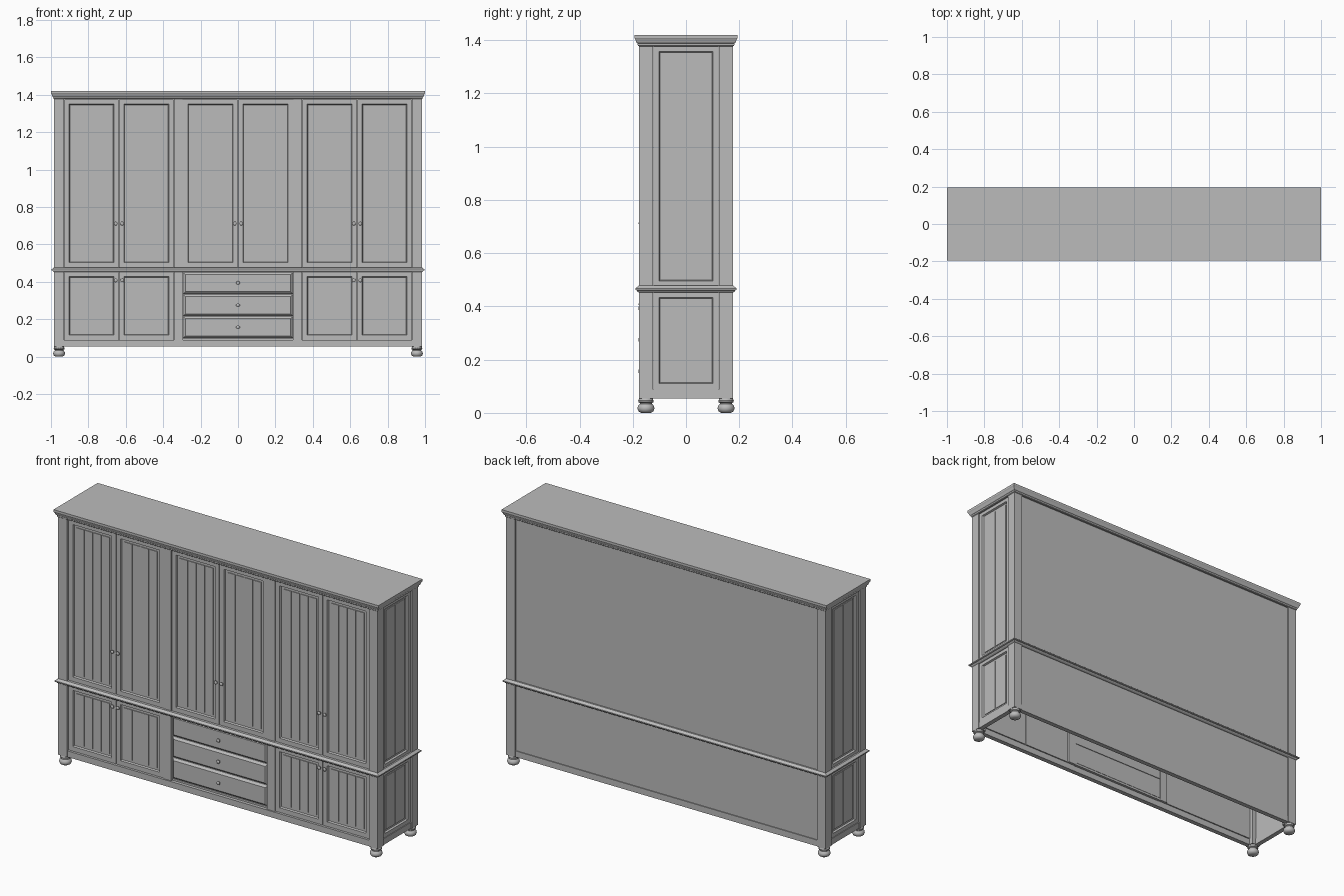
import bpy, bmesh, math
from mathutils import Matrix, Vector

cube = bpy.data.objects.get("Cube")
if cube:
    bpy.data.objects.remove(cube, do_unlink=True)

# Single painted finish
GREY = (0.5, 0.5, 0.5, 1)
paint = bpy.data.materials.new("grey_paint")
paint.use_nodes = True
paint.diffuse_color = GREY
paint.node_tree.nodes["Principled BSDF"].inputs["Base Color"].default_value = GREY

# Carcass half width, half depth, post size
W, D, P = 0.983, 0.177, 0.053
WAIST, ROOF = 0.465, 1.385


def finish(name, bm, smooth=False, place=None):
    bmesh.ops.recalc_face_normals(bm, faces=bm.faces)
    mesh = bpy.data.meshes.new(name)
    bm.to_mesh(mesh)
    bm.free()
    mesh.materials.append(paint)
    ob = bpy.data.objects.new(name, mesh)
    bpy.context.collection.objects.link(ob)
    if place:
        ob.matrix_world = place
    if smooth:
        bpy.ops.object.select_all(action="DESELECT")
        ob.select_set(True)
        bpy.context.view_layer.objects.active = ob
        bpy.ops.object.shade_smooth_by_angle(angle=math.radians(40))
    return ob


def add_box(bm, x0, x1, y0, y1, z0, z1):
    size = Vector((x1 - x0, y1 - y0, z1 - z0))
    mid = Vector((x0 + x1, y0 + y1, z0 + z1)) / 2
    mat = Matrix.Translation(mid) @ Matrix.Diagonal((*size, 1))
    verts = bmesh.ops.create_cube(bm, size=1, matrix=mat)["verts"]
    return {f for v in verts for f in v.link_faces}


def box(name, *bounds):
    bm = bmesh.new()
    add_box(bm, *bounds)
    return finish(name, bm)


def front_of(faces):
    return min(faces, key=lambda f: f.calc_center_median().y)


def panel(name, width, z0, z1, planks, frame, place):
    """Framed panel facing -y with a recessed field of vertical planks."""
    bm = bmesh.new()
    h, gap, depth, slope = width / 2 - 0.0015, 0.004, 0.01, 0.005
    face = front_of(add_box(bm, -h, h, 0, 0.02, z0, z1))
    bmesh.ops.inset_region(bm, faces=[face], thickness=frame)
    bmesh.ops.inset_region(bm, faces=[face], thickness=slope, depth=-depth)
    inner = h - frame - slope
    step = 2 * inner / planks
    for i in range(planks):
        x = -inner + i * step
        add_box(bm, x + gap / 2, x + step - gap / 2, depth - 0.004, depth + 0.001,
                z0 + frame + slope, z1 - frame - slope)
    return finish(name, bm, place=place)


def moulding(name, profile):
    """Rectangular rings lofted through (offset, height) pairs."""
    bm = bmesh.new()
    rings = []
    for off, z in profile:
        x, y = W + off, D + off
        rings.append([bm.verts.new(c) for c in
                      ((-x, -y, z), (x, -y, z), (x, y, z), (-x, y, z))])
    for a, b in zip(rings, rings[1:]):
        for i in range(4):
            j = (i + 1) % 4
            bm.faces.new((a[i], a[j], b[j], b[i]))
    bm.faces.new(rings[0][::-1])
    bm.faces.new(rings[-1])
    return finish(name, bm)


def turned(name, profile, place, segments):
    """Solid of revolution about local z."""
    bm = bmesh.new()
    verts = [bm.verts.new((r, 0, z)) for r, z in profile]
    edges = [bm.edges.new(pair) for pair in zip(verts, verts[1:])]
    bmesh.ops.spin(bm, geom=verts + edges, cent=(0, 0, 0), axis=(0, 0, 1),
                   angle=math.tau, steps=segments)
    bmesh.ops.remove_doubles(bm, verts=bm.verts, dist=0.0002)
    return finish(name, bm, True, place)


def knob(name, x, y, z):
    profile = [(0, 0), (0.005, 0), (0.005, 0.005), (0.010, 0.008),
               (0.010, 0.011), (0.006, 0.014), (0, 0.015)]
    place = Matrix.Translation((x, y, z)) @ Matrix.Rotation(math.pi / 2, 4, "X")
    turned(name, profile, place, 16)


# Crown and waist mouldings
moulding("crown", [(0, 1.377), (0.004, 1.38), (0.005, 1.388), (0.009, 1.391),
                   (0.013, 1.402), (0.015, 1.406), (0.017, 1.409), (0.017, 1.42)])
moulding("waist_moulding", [(0, 0.452), (0.006, 0.456), (0.008, 0.46), (0.013, 0.462),
                            (0.013, 0.468), (0.006, 0.473), (0, 0.478)])

# Corner posts and turned bun feet
FOOT = [(0, 0), (0.018, 0), (0.028, 0.006), (0.032, 0.016), (0.03, 0.026),
        (0.023, 0.034), (0.023, 0.037), (0.028, 0.04), (0.029, 0.046),
        (0.026, 0.051), (0.026, 0.056), (0, 0.056)]
for sx, side in ((-1, "right"), (1, "left")):
    for sy, end in ((-1, "front"), (1, "back")):
        x, y = sorted((sx * W, sx * (W - P))), sorted((sy * D, sy * (D - P)))
        box(f"{end}_{side}_post", *x, *y, 0.054, ROOF)
        turned(f"{end}_{side}_foot", FOOT,
               Matrix.Translation((sum(x) / 2, sum(y) / 2, 0)), 24)

# Plinth rails and back board
IX, IY = W - P, D - P
for sy, end in ((-1, "front"), (1, "back")):
    box(f"{end}_plinth_rail", -IX, IX, *sorted((sy * (D - 0.004), sy * (D - 0.03))), 0.054, 0.088)
for sx, side in ((-1, "right"), (1, "left")):
    box(f"{side}_plinth_rail", *sorted((sx * (W - 0.004), sx * (W - 0.03))), -IY, IY, 0.054, 0.088)
box("back_board", -IX, IX, D - 0.016, D - 0.009, 0.06, ROOF)

# Side panels, upper and lower
for sx, side in ((-1, "right"), (1, "left")):
    place = Matrix.Translation((sx * (W - 0.008), 0, 0)) @ Matrix.Rotation(sx * math.pi / 2, 4, "Z")
    panel(f"{side}_upper_panel", 2 * IY, WAIST + 0.008, 1.38, 2, 0.031, place)
    panel(f"{side}_lower_panel", 2 * IY, 0.088, WAIST - 0.01, 2, 0.031, place)

# Front dividers between the three bays
BAY, INNER = 0.295, 0.343
FACE = -D + 0.014
for sx, side in ((-1, "right"), (1, "left")):
    box(f"{side}_divider", *sorted((sx * BAY, sx * INNER)), FACE - 0.003, FACE + 0.03, 0.088, ROOF)

# Doors in pairs with facing knobs
side_mid = (INNER + IX) / 2
for bay, cx, half in (("right", -side_mid, IX - side_mid), ("middle", 0, BAY),
                      ("left", side_mid, IX - side_mid)):
    levels = [("upper", WAIST + 0.012, 1.376, 0.712)]
    if bay != "middle":
        levels.append(("lower", 0.09, WAIST - 0.012, 0.408))
    for level, z0, z1, knob_z in levels:
        for s, hand in ((-1, "right"), (1, "left")):
            name = f"{bay}_{level}_{hand}_door"
            panel(name, half, z0, z1, 4, 0.036,
                  Matrix.Translation((cx + s * half / 2, FACE, 0)))
            knob(name + "_knob", cx + s * 0.017, FACE, knob_z)

# Drawers with raised bevelled fronts
DRAWERS = 3
z_low, z_high = 0.098, 0.453
pitch = (z_high - z_low) / DRAWERS
for i in range(DRAWERS):
    z = z_low + i * pitch
    bm = bmesh.new()
    face = front_of(add_box(bm, -BAY + 0.002, BAY - 0.002, FACE + 0.01, FACE + 0.03,
                            z + 0.0015, z + pitch - 0.0015))
    bmesh.ops.inset_region(bm, faces=[face], thickness=0.016, depth=0.011)
    finish(f"drawer_{i + 1}", bm)
    knob(f"drawer_{i + 1}_knob", 0, FACE - 0.001, z + pitch / 2)
box("drawer_bottom_rail", -BAY, BAY, FACE + 0.008, FACE + 0.03, 0.086, z_low)
